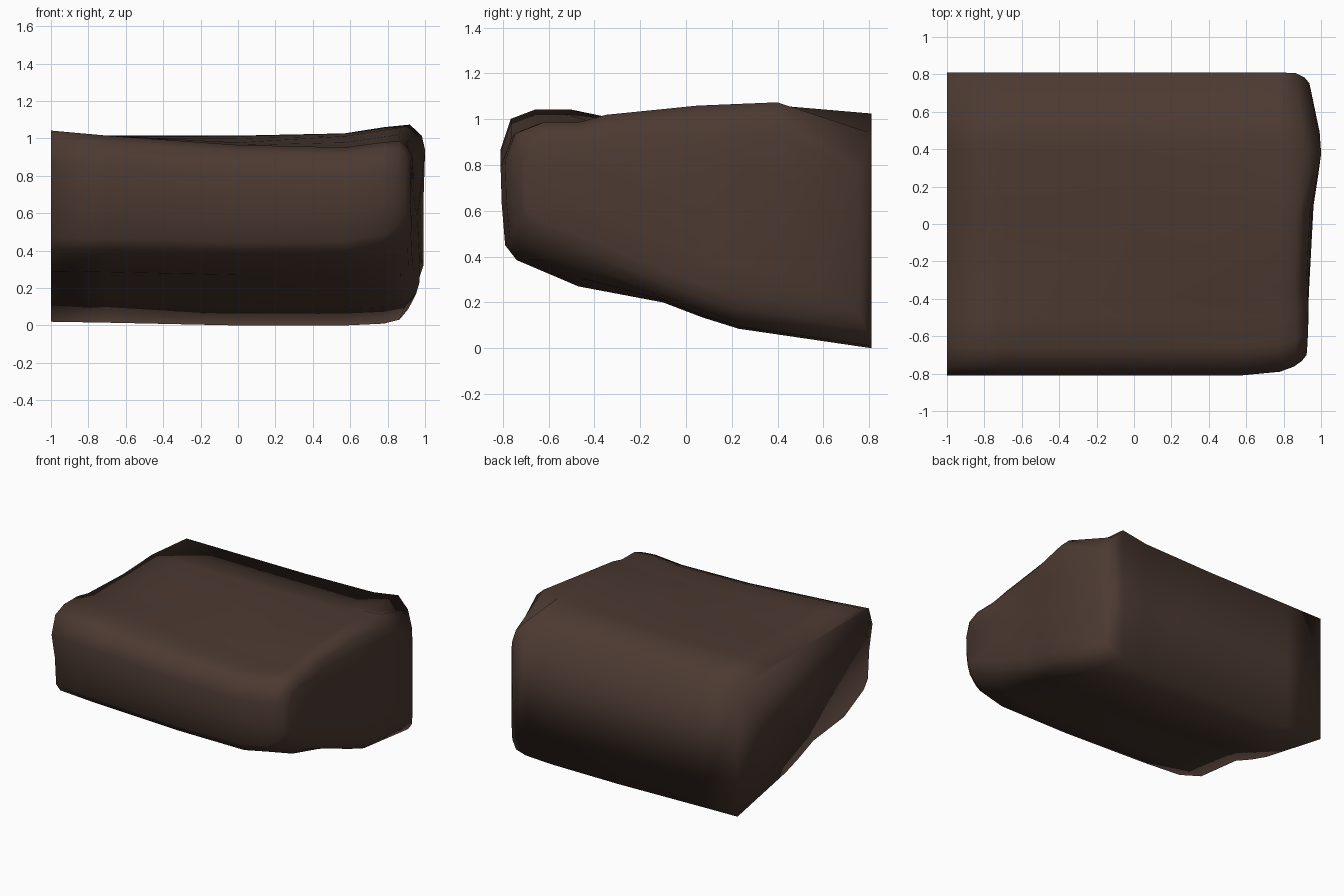
import bpy, bmesh

if "Cube" in bpy.data.objects:
    bpy.data.objects.remove(bpy.data.objects["Cube"])

stone = bpy.data.materials.new("dark brown stone")
stone.diffuse_color = (0.072, 0.042, 0.031, 1)
stone.use_nodes = True
stone.node_tree.nodes["Principled BSDF"].inputs["Base Color"].default_value = stone.diffuse_color

# side profile (y, z): bottom from the back, up the front, back over the top
PROFILE = [(.81, .0), (.23, .085), (.07, .135), (-.1, .2), (-.47, .27),
           (-.74, .385), (-.79, .45), (-.805, .65), (-.81, .83), (-.765, .96),
           (-.66, 1.0), (-.5, 1.0), (-.37, .995), (.05, 1.0), (.4, 1.015), (.81, .98)]

# stations: x, top lift, bottom lift, front pull-back, ring inset,
# drop of the front ridge, chamfer of the rear top corner
STATIONS = [(-1, .0, .02, .0, 0, -.042, 0), (-.7, .0, .015, .0, 0, -.015, 0),
            (0, 0, 0, 0, 0, .035, 0), (.57, .012, .0, .0, 0, .06, 0),
            (.78, .045, .01, .02, 0, .065, 0), (.87, .065, .025, .045, .01, .075, .1),
            (.915, .045, .04, .06, .08, .07, .16), (.935, .02, .05, .07, .18, .05, .16)]

# bulge of the right end along y (y, extra x)
BULGE = [(-.81, -.03), (-.68, -.01), (-.5, .0), (-.35, -.015), (.05, .005),
         (.4, .07), (.72, .01), (.81, -.01)]


def bulge(y):
    for (a, u), (b, v) in zip(BULGE, BULGE[1:]):
        if y <= b:
            return u + (v - u) * max(0, (y - a) / (b - a))
    return BULGE[-1][1]


def clamp(t):
    return min(1, max(0, t))


def ring_point(y, z, x, top, bottom, front, inset, drop, rear):
    t = clamp((z - .45) / .5)
    nz = z + top * t + bottom * (1 - t) - drop * t * clamp((-y - .25) / .25)
    ny = y + front * max(0, -y / .81)
    if y > .6:
        nz -= rear * t
    # heavier chamfer under the front right corner
    if z < .5 and y < -.4:
        nz += front * 1.3
    # hollows at the left: lower front and underside
    if x < -.6:
        if y < -.7 and z < .7:
            ny += .035 if x < -.9 else .015
        if -.2 < y < .3 and z < .3:
            nz += .03
    # shrink towards the middle of the section, keeping most of the back depth
    middle_z = .62 - .1 * ny
    nz += (middle_z - nz) * inset * 1.2
    ny += (.1 - ny) * inset * (.45 if ny > 0 else .25)
    nx = x + (bulge(ny) * clamp((x - .8) / .1))
    return nx, ny, nz


# block: rings lofted along x
bm = bmesh.new()
rings = [[bm.verts.new(ring_point(y, z, *s)) for y, z in PROFILE] for s in STATIONS]
n = len(PROFILE)


def bridge(a, b):
    for i in range(n):
        j = (i + 1) % n
        bm.faces.new((a[i], a[j], b[j], b[i]))


for a, b in zip(rings, rings[1:]):
    bridge(a, b)

# left end: flat cut
bm.faces.new(rings[0])

# right end: a smaller inner ring and cap
inner = []
for v in rings[-1]:
    y, z = .1 + (v.co.y - .1) * .6, .58 + (v.co.z - .58) * .6
    inner.append(bm.verts.new((.945 + bulge(y) * .9, y, z)))
bridge(rings[-1], inner)
hub = bm.verts.new((.96, .1, .58))
for i in range(n):
    bm.faces.new((inner[i], inner[(i + 1) % n], hub))

bmesh.ops.recalc_face_normals(bm, faces=bm.faces)
for f in bm.faces:
    f.smooth = True
mesh = bpy.data.meshes.new("stone_block")
bm.to_mesh(mesh)
bm.free()
mesh.materials.append(stone)
bpy.context.collection.objects.link(bpy.data.objects.new("stone_block", mesh))
